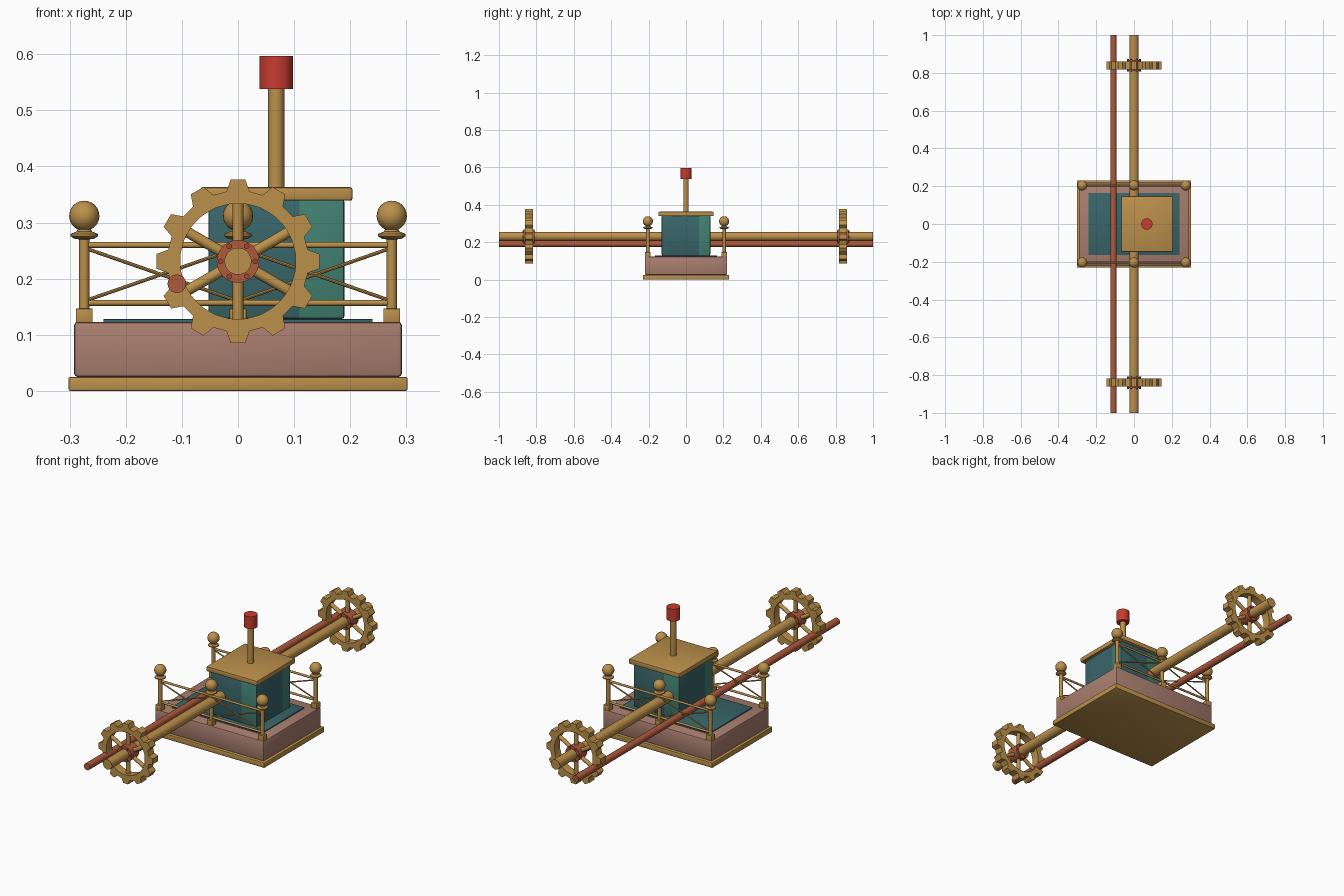
import bpy, bmesh, math
from mathutils import Vector, Matrix

if "Cube" in bpy.data.objects:
    bpy.data.objects.remove(bpy.data.objects["Cube"], do_unlink=True)


def material(name, r, g, b):
    m = bpy.data.materials.new(name)
    m.use_nodes = True
    m.diffuse_color = (r, g, b, 1)
    m.node_tree.nodes["Principled BSDF"].inputs["Base Color"].default_value = (r, g, b, 1)
    return m


BRASS = material("brass", 0.50, 0.28, 0.07)
STONE = material("pink stone", 0.40, 0.21, 0.16)
COPPER = material("copper", 0.42, 0.10, 0.045)
RIVET = material("rivet red", 0.36, 0.06, 0.035)
RED = material("red", 0.58, 0.045, 0.03)
TEAL = material("deep teal", 0.04, 0.13, 0.14)
GREEN = material("green teal", 0.055, 0.22, 0.17)
made = []


def finish(name, bm, *mats):
    bmesh.ops.recalc_face_normals(bm, faces=bm.faces)
    me = bpy.data.meshes.new(name)
    bm.to_mesh(me)
    bm.free()
    for m in mats:
        me.materials.append(m)
    ob = bpy.data.objects.new(name, me)
    bpy.context.collection.objects.link(ob)
    made.append(ob)
    return ob


def box_mesh(lo, hi):
    lo, hi = Vector(lo), Vector(hi)
    bm = bmesh.new()
    bmesh.ops.create_cube(bm, size=1, matrix=Matrix.Translation((lo + hi) / 2)
                          @ Matrix.Diagonal((hi - lo).to_4d()))
    return bm


def bevel(bm, width):
    sharp = [e for e in bm.edges if e.calc_face_angle(0) > 0.5]
    bmesh.ops.bevel(bm, geom=sharp, offset=width, segments=2, profile=0.5, affect='EDGES')


def box(name, lo, hi, mat, width=0.003):
    bm = box_mesh(lo, hi)
    bevel(bm, width)
    return finish(name, bm, mat)


def tube(name, a, b, r, mat, sides=24):
    a, b = Vector(a), Vector(b)
    d = b - a
    bm = bmesh.new()
    bmesh.ops.create_cone(bm, cap_ends=True, segments=sides, radius1=r, radius2=r, depth=d.length,
                          matrix=Matrix.Translation((a + b) / 2) @ d.to_track_quat('Z', 'Y').to_matrix().to_4x4())
    return finish(name, bm, mat)


def lathe(name, profile, loc, mat, steps=20):
    bm = bmesh.new()
    vs = [bm.verts.new((r, 0, z)) for r, z in profile]
    es = [bm.edges.new(p) for p in zip(vs, vs[1:])]
    bmesh.ops.spin(bm, geom=vs + es, cent=(0, 0, 0), axis=(0, 0, 1), angle=math.tau, steps=steps)
    bmesh.ops.remove_doubles(bm, verts=bm.verts, dist=1e-5)
    bmesh.ops.translate(bm, verts=bm.verts, vec=loc)
    return finish(name, bm, mat)


# Stepped base with an inlaid floor
box("base_slab", (-0.302, -0.23, 0), (0.302, 0.23, 0.025), BRASS)
box("base_block", (-0.292, -0.22, 0.025), (0.292, 0.22, 0.123), STONE, 0.006)
box("floor_panel", (-0.24, -0.165, 0.118), (0.24, 0.165, 0.128), TEAL, 0.001)

# Cabinet whose sides each carry a lighter panel
bm = box_mesh((-0.053, -0.13, 0.128), (0.19, 0.13, 0.342))
bevel(bm, 0.006)
for co, no in (((0.11, 0, 0), (1, 0, 0)), ((0.027, 0, 0), (1, 0, 0)),
               ((0, 0.07, 0), (0, 1, 0)), ((0, -0.07, 0), (0, 1, 0))):
    bmesh.ops.bisect_plane(bm, geom=bm.verts[:] + bm.edges[:] + bm.faces[:], plane_co=co, plane_no=no)
for f in bm.faces:
    c, n = f.calc_center_median(), f.normal
    if abs(n.y) > abs(n.x):
        light = c.x > 0.11 if n.y < 0 else c.x < 0.027
    else:
        light = c.y > 0.07 if n.x > 0 else c.y < -0.07
    f.material_index = int(light)
finish("cabinet", bm, TEAL, GREEN)
box("cabinet_roof", (-0.067, -0.147, 0.339), (0.204, 0.147, 0.363), BRASS, 0.004)

# Chimney
tube("chimney_pipe", (0.068, 0, 0.36), (0.068, 0, 0.545), 0.0145, BRASS)
tube("chimney_cap", (0.068, 0, 0.538), (0.068, 0, 0.597), 0.03, RED, 32)

# Main shaft and side rod
AXIS = 0.231
tube("main_shaft", (0, -1, AXIS), (0, 1, AXIS), 0.024, BRASS, 32)
tube("side_rod", (-0.109, -1, 0.191), (-0.109, 1, 0.191), 0.0165, COPPER)


def gear(name, y, half=0.021, teeth=12):
    # Ring outline: each tooth is four points, matched by four inner points
    bm = bmesh.new()
    rings = []
    step = math.tau / teeth
    for yy in (y - half, y + half):
        outer, inner = [], []
        for i in range(teeth):
            for off, r in ((-0.165, 0.126), (-0.09, 0.146), (0.09, 0.146), (0.165, 0.126)):
                a = math.pi / 2 + i * step + off
                outer.append(bm.verts.new((r * math.cos(a), yy, AXIS + r * math.sin(a))))
                inner.append(bm.verts.new((0.103 * math.cos(a), yy, AXIS + 0.103 * math.sin(a))))
        rings.append((outer, inner))
    (o1, i1), (o2, i2) = rings
    for k in range(len(o1)):
        j = (k + 1) % len(o1)
        for p, q in ((o1, i1), (i1, i2), (i2, o2), (o2, o1)):
            bm.faces.new((p[k], p[j], q[j], q[k]))
    finish(name + "_rim", bm, BRASS)
    # Spokes, hub and rivets
    for i in range(6):
        a = math.pi / 2 + i * math.pi / 3
        d = Vector((math.cos(a), 0, math.sin(a)))
        c = Vector((0, y, AXIS))
        tube(f"{name}_spoke_{i}", c + d * 0.03, c + d * 0.108, 0.0095, BRASS, 12)
        r = c + Matrix.Rotation(math.pi / 6, 3, 'Y') @ d * 0.031
        tube(f"{name}_rivet_{i}", r - Vector((0, 0.033, 0)), r + Vector((0, 0.033, 0)), 0.005, RIVET, 10)
    tube(name + "_hub", (0, y - 0.029, AXIS), (0, y + 0.029, AXIS), 0.038, COPPER, 32)


gear("front_gear", -0.84)
gear("back_gear", 0.84)

# Fence post: turned shaft, flared collar and ball finial
ball = [(0.027 * math.sin(t), 0.312 - 0.027 * math.cos(t))
        for t in (0.45 + (math.pi - 0.45) * i / 10 for i in range(11))]
post = [(0, 0.14), (0.009, 0.14), (0.009, 0.27), (0.017, 0.271), (0.025, 0.276),
        (0.024, 0.28), (0.014, 0.284)] + ball

for side, y in (("front", -0.204), ("back", 0.204)):
    for n, x in (("right", -0.274), ("middle", 0), ("left", 0.274)):
        lathe(f"{side}_{n}_post", post, (x, y, 0), BRASS)
        box(f"{side}_{n}_post_foot", (x - 0.015, y - 0.015, 0.121), (x + 0.015, y + 0.015, 0.147), BRASS, 0.002)
    for n, z in (("lower", 0.157), ("upper", 0.26)):
        tube(f"{side}_{n}_rail", (-0.274, y, z), (0.274, y, z), 0.0052, BRASS, 12)
    for n, s in (("right", -1), ("left", 1)):
        for k, (z1, z2) in enumerate(((0.16, 0.255), (0.255, 0.16))):
            tube(f"{side}_{n}_brace_{k}", (0, y, z1), (s * 0.274, y, z2), 0.0032, BRASS, 8)

# Smooth shading with crisp edges
bpy.ops.object.select_all(action='DESELECT')
for ob in made:
    ob.select_set(True)
bpy.context.view_layer.objects.active = made[0]
bpy.ops.object.shade_smooth_by_angle(angle=math.radians(35))
